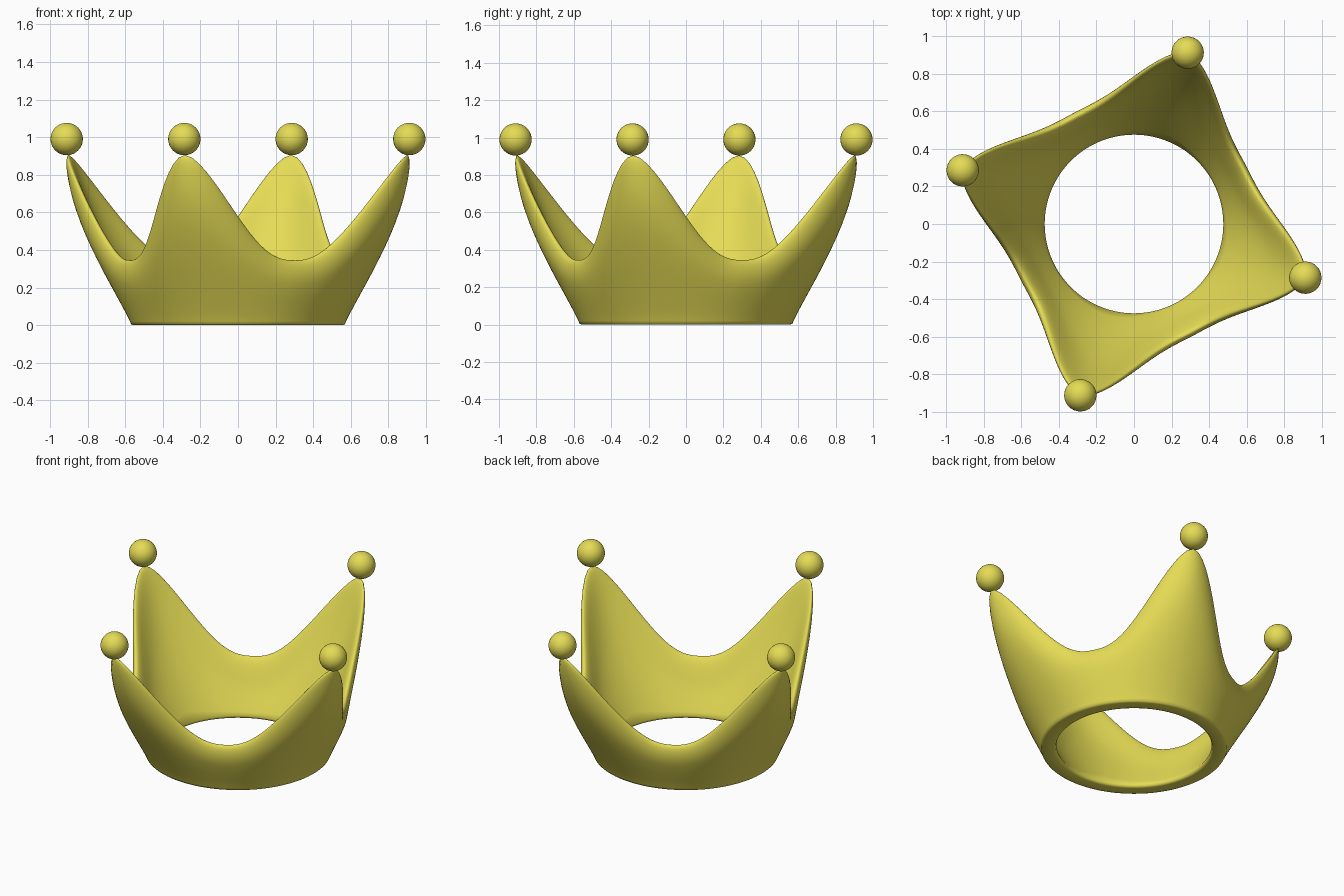
import bpy, bmesh, math

if "Cube" in bpy.data.objects:
    bpy.data.objects.remove(bpy.data.objects["Cube"])

gold = bpy.data.materials.new("yellow_gold")
gold.diffuse_color = (0.78, 0.71, 0.09, 1)
gold.use_nodes = True
gold.node_tree.nodes["Principled BSDF"].inputs["Base Color"].default_value = gold.diffuse_color

PEAK = math.radians(-17.4)   # direction of the first point
N = 160                      # segments around
STEPS = 24                   # segments up each wall


def finish(bm, name, smooth):
    bmesh.ops.recalc_face_normals(bm, faces=bm.faces)
    me = bpy.data.meshes.new(name)
    bm.to_mesh(me)
    bm.free()
    me.materials.append(gold)
    ob = bpy.data.objects.new(name, me)
    bpy.context.collection.objects.link(ob)
    bpy.context.view_layer.objects.active = ob
    ob.select_set(True)
    bpy.ops.object.shade_smooth_by_angle(angle=math.radians(smooth))
    ob.select_set(False)
    return ob


def section(k):
    """Closed wall section (radius, height) at step k: thick foot, rounded rim."""
    quarter = N // 4
    off = abs((k % quarter) / quarter - 0.5) * math.pi / 2   # angle from the valley
    s = math.tan(off) ** 1.25
    f = s * s * (3 - 2 * s)                                  # 1 at points, 0 in valleys
    height, rim = 0.345 + 0.56 * f, 0.65 + 0.295 * f
    outer, inner = [(0.556, 0), (0.569, 0.005)], [(0.492, 0), (0.480, 0.005)]
    for i in range(STEPS + 1):
        t = math.sin(i / STEPS * math.pi / 2)                # denser near the rim
        z = 0.02 + (height - 0.02) * t
        c = 0.525 + (rim - 0.525) * t + (0.015 + 0.03 * f) * math.sin(math.pi * t ** 1.3)
        h = 0.05 * (1 - 0.2 * t)
        if t > 0.6:
            h *= math.sqrt(max(0, 1 - ((t - 0.6) / 0.4) ** 2))
        outer.append((c + h, z))
        if i < STEPS:
            inner.append((c - h, z))
    return outer + inner[::-1]


# Crown band: sections joined in a ring
bm = bmesh.new()
rings = []
for k in range(N):
    a = PEAK + 2 * math.pi * k / N
    rings.append([bm.verts.new((r * math.cos(a), r * math.sin(a), z)) for r, z in section(k)])
for k in range(N):
    p, q = rings[k], rings[(k + 1) % N]
    for i in range(len(p)):
        j = (i + 1) % len(p)
        bm.faces.new((p[i], q[i], q[j], p[j]))
finish(bm, "crown_band", 80)

# Balls on the four points
for k in range(4):
    a = PEAK + k * math.pi / 2
    bm = bmesh.new()
    bmesh.ops.create_uvsphere(bm, u_segments=32, v_segments=20, radius=0.086)
    bmesh.ops.translate(bm, verts=bm.verts, vec=(0.955 * math.cos(a), 0.955 * math.sin(a), 0.99))
    finish(bm, f"point_ball_{k + 1}", 60)
